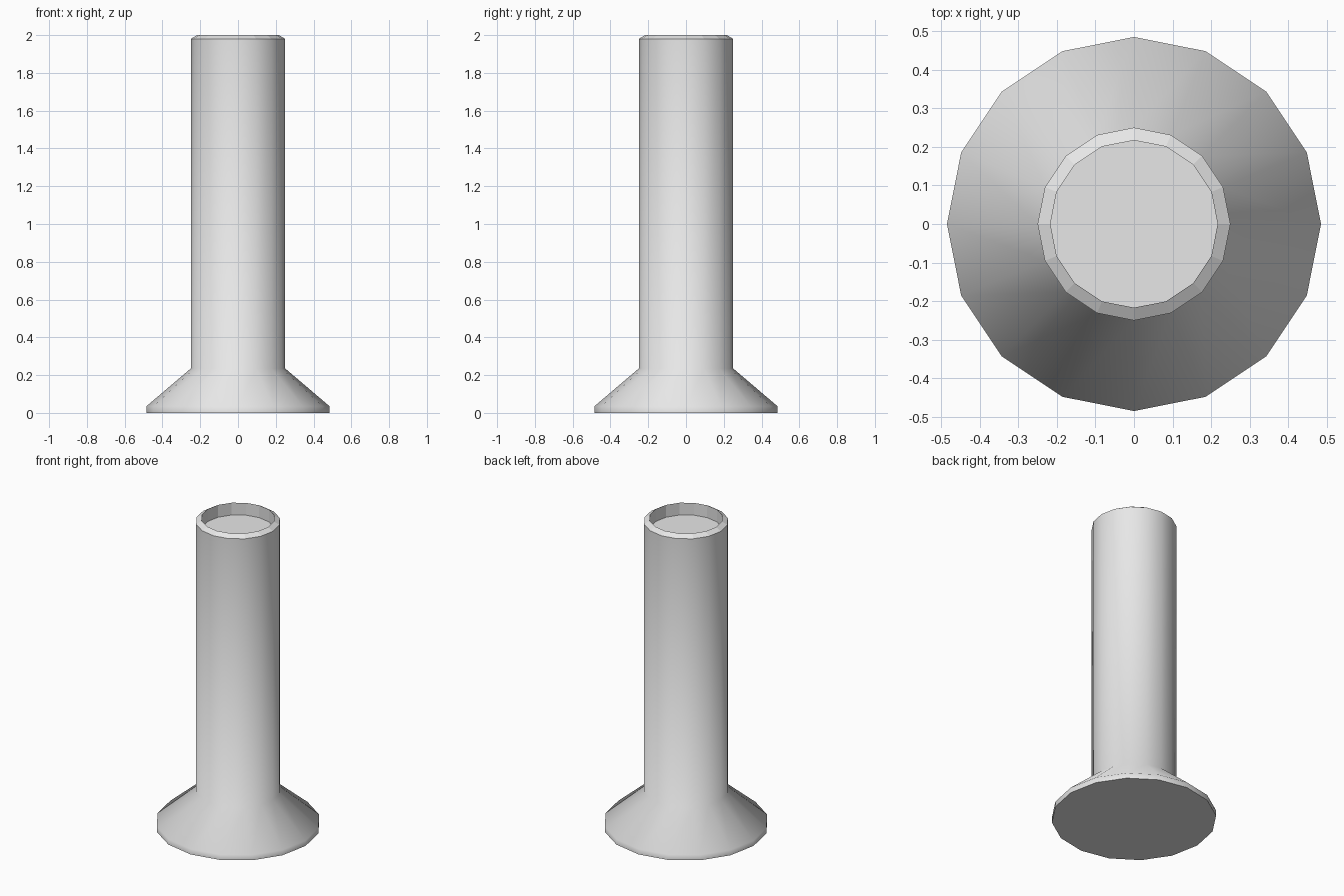
import bpy, bmesh, math

if "Cube" in bpy.data.objects:
    bpy.data.objects.remove(bpy.data.objects["Cube"])

SIDES = 16

grey = bpy.data.materials.new("light grey")
grey.diffuse_color = (0.8, 0.8, 0.8, 1)
grey.use_nodes = True
grey.node_tree.nodes["Principled BSDF"].inputs["Base Color"].default_value = grey.diffuse_color

# Profile from the base up over the rim and down into the recess: radius, height
PROFILE = [
    (0.485, 0.0),    # base edge
    (0.485, 0.035),  # top of base edge
    (0.25, 0.235),   # top of flared foot
    (0.25, 1.98),    # top of shaft
    (0.217, 2.0),    # bevelled rim
    (0.217, 1.92),   # recess floor
]
SMOOTH_BANDS = 3     # base edge, flare and shaft are smooth, the rest is flat

bm = bmesh.new()
rings = [[bm.verts.new((r * math.cos(math.tau * i / SIDES),
                        r * math.sin(math.tau * i / SIDES), z))
          for i in range(SIDES)] for r, z in PROFILE]

# Side bands
for band, (low, high) in enumerate(zip(rings, rings[1:])):
    for i in range(SIDES):
        j = (i + 1) % SIDES
        face = bm.faces.new((low[i], low[j], high[j], high[i]))
        face.smooth = band < SMOOTH_BANDS

# Underside and recess floor
bm.faces.new(rings[0][::-1])
bm.faces.new(rings[-1])

mesh = bpy.data.meshes.new("flared_post")
bm.to_mesh(mesh)
bm.free()
mesh.materials.append(grey)
post = bpy.data.objects.new("flared_post", mesh)
bpy.context.collection.objects.link(post)
